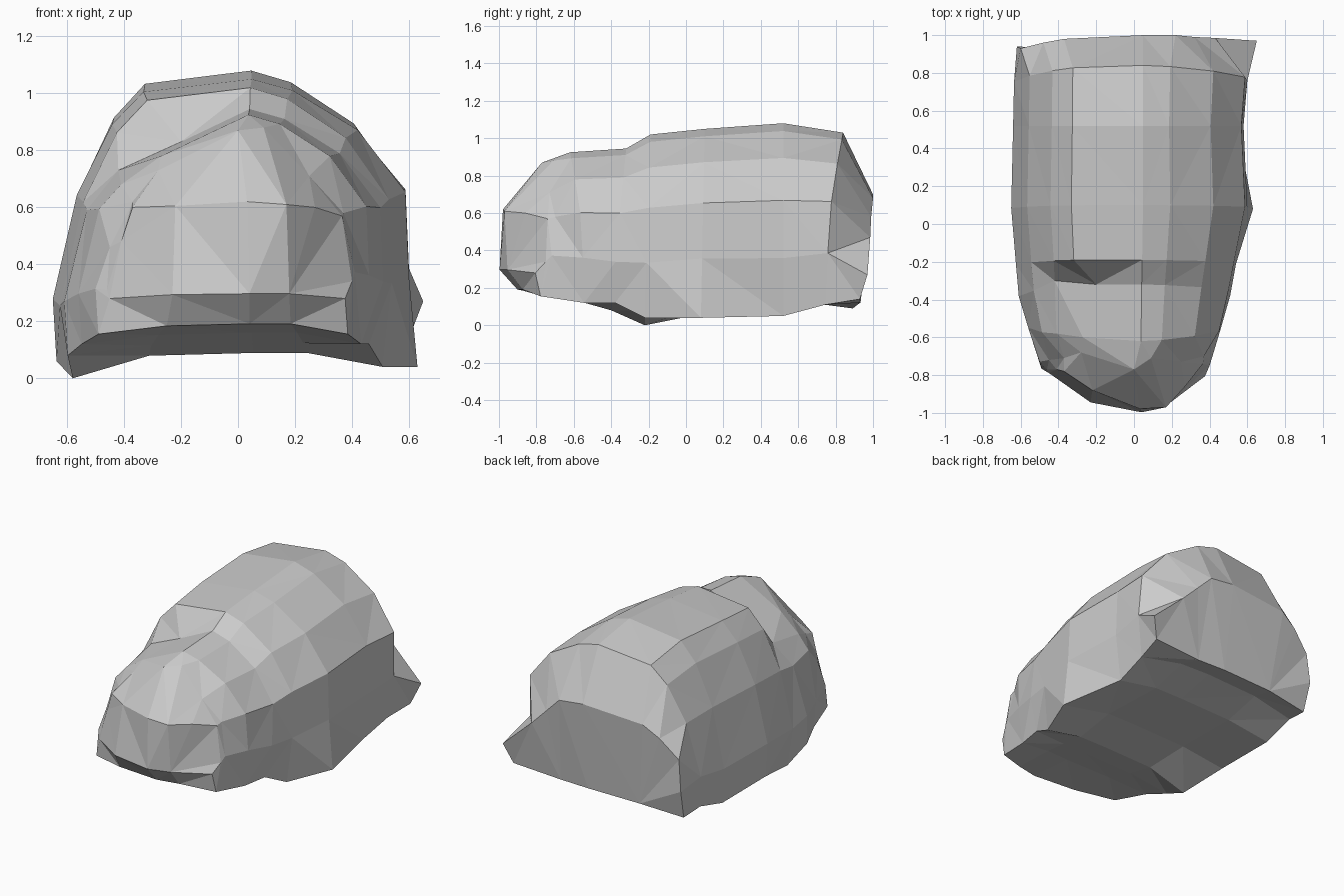
import bpy, bmesh

# Half-arch cross-section: u = fraction of half width, v = fraction of height
ARCH = [(-.98, 0), (-1, .22), (-.87, .59), (-.68, .84), (-.51, .955), (.08, 1),
        (.32, .96), (.7, .82), (.98, .6), (1, .3), (.94, 0)]
UNDER = [(.45, .05), (.1, .05), (-.5, .04)]
N = len(ARCH) + len(UNDER)

# Stations, front to back: y low, y high, left, right, z low, z high, corner sweep
STATIONS = [
    (-1.0, -.98, -.46, .40, .28, .62, .22),
    (-.91, -.77, -.50, .41, .155, .88, .15),
    (-.58, -.62, -.56, .46, .12, .925, .04),
    (-.40, -.32, -.61, .51, .08, .945, 0),
    (-.22, -.19, -.625, .54, .04, 1.02, 0),
    (.08, .10, -.65, .60, .06, 1.05, 0),
    (.52, .52, -.64, .58, .05, 1.08, 0),
    (.78, .84, -.635, .60, .11, 1.03, -.04),
    (.93, 1.0, -.62, .58, .09, .70, -.04),
]

# Corners pulled out of the regular loft, as {ring index: position} per station
NOSE = {1: (-.46, -.77, .31), 2: (-.41, -.77, .48), 3: (-.37, -.78, .60),
        4: (-.22, -.88, .605), 6: (.17, -.97, .61), 7: (.27, -.86, .60),
        8: (.365, -.74, .57), 9: (.40, -.75, .34)}
HOOD_FRONT = {2: (-.45, -.72, .46), 3: (-.37, -.71, .62), 4: (-.28, -.68, .73),
              5: (0, -.77, .87), 6: (.09, -.71, .88), 7: (.25, -.73, .71),
              8: (.37, -.70, .58)}
HOOD_REAR = {3: (-.41, -.58, .68), 4: (-.27, -.60, .78)}
DIP = {3: (-.42, -.30, .73), 4: (-.2, -.32, .83), 10: (.46, -.38, .12)}
TAIL = {1: (-.62, .94, .28), 2: (-.60, .93, .48), 3: (-.48, .96, .60),
        4: (-.37, .98, .67), 6: (.22, 1.0, .68), 7: (.32, .99, .58),
        8: (.43, .985, .47), 9: (.65, .97, .27), 10: (.60, .93, .14)}
TWEAKS = {0: NOSE, 1: HOOD_FRONT, 2: HOOD_REAR, 3: DIP, 8: TAIL,
          4: {0: (-.58, -.22, 0)},          # lower left point
          5: {10: (.63, .08, .04)}}         # lower right point


def ring(bm, s, st):
    yl, yh, left, right, zl, zh, sweep = st
    out = []
    for i, (u, v) in enumerate(ARCH + UNDER):
        x = u * (-left if u < 0 else right)
        y = yl + (yh - yl) * v + sweep * u * u
        co = TWEAKS.get(s, {}).get(i, (x, y, zl + (zh - zl) * v))
        out.append(bm.verts.new(co))
    return out


def cap(bm, r):
    # vertical strips follow the curved end
    for ids in ((13, 0, 1, 2), (13, 2, 3, 4), (12, 13, 4, 5), (11, 12, 5, 6),
                (11, 6, 7, 8), (10, 11, 8, 9)):
        bm.faces.new([r[i] for i in ids])


# Faceted shell lofted through all stations
bm = bmesh.new()
rings = [ring(bm, s, st) for s, st in enumerate(STATIONS)]
for a, b in zip(rings, rings[1:]):
    for i in range(N):
        j = (i + 1) % N
        bm.faces.new((a[i], a[j], b[j], b[i]))
cap(bm, rings[0])
cap(bm, rings[-1])
bmesh.ops.triangulate(bm, faces=bm.faces[:])
bmesh.ops.recalc_face_normals(bm, faces=bm.faces[:])
mesh = bpy.data.meshes.new("faceted_shell")
bm.to_mesh(mesh)
bm.free()
obj = bpy.data.objects.new("faceted_shell", mesh)
bpy.context.collection.objects.link(obj)
